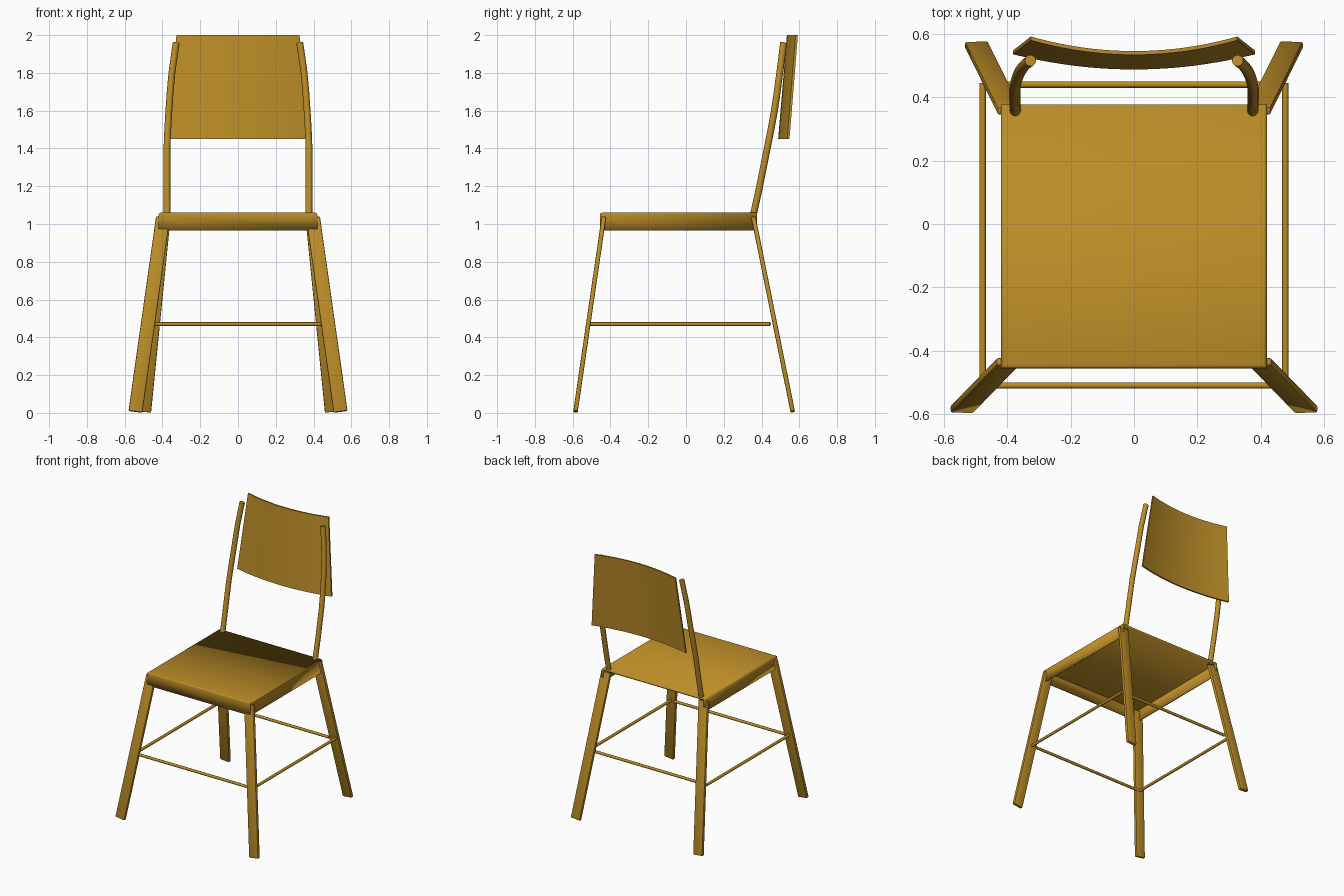
import bpy, bmesh
from mathutils import Vector, Matrix

if "Cube" in bpy.data.objects:
    bpy.data.objects.remove(bpy.data.objects["Cube"])

wood = bpy.data.materials.new("golden brown")
wood.diffuse_color = (0.50, 0.265, 0.02, 1)
wood.use_nodes = True
wood.node_tree.nodes["Principled BSDF"].inputs["Base Color"].default_value = wood.diffuse_color


def make(name, bm, smooth=True):
    bmesh.ops.recalc_face_normals(bm, faces=bm.faces)
    me = bpy.data.meshes.new(name)
    bm.to_mesh(me)
    bm.free()
    me.materials.append(wood)
    ob = bpy.data.objects.new(name, me)
    bpy.context.collection.objects.link(ob)
    if smooth:
        bpy.ops.object.select_all(action='DESELECT')
        ob.select_set(True)
        bpy.context.view_layer.objects.active = ob
        bpy.ops.object.shade_smooth_by_angle(angle=0.7)
    return ob


def leg(name, bottom, top, width, thick):
    """Flat bar between two points, wide along x, with softened edges."""
    a, b = Vector(bottom), Vector(top)
    z = (b - a).normalized()
    x = (Vector((1, 0, 0)) - z * z.x).normalized()
    y = z.cross(x)
    rot = Matrix((x, y, z)).transposed().to_4x4()
    bm = bmesh.new()
    bmesh.ops.create_cube(bm, size=1)
    bmesh.ops.scale(bm, vec=(width, thick, (b - a).length), verts=bm.verts)
    bmesh.ops.bevel(bm, geom=bm.edges[:], offset=0.006, segments=2, profile=0.5, affect='EDGES')
    bmesh.ops.transform(bm, matrix=Matrix.Translation((a + b) / 2) @ rot, verts=bm.verts)
    make(name, bm)


def tube(name, pts, radius, sides=12):
    """Round rod swept along points."""
    pts = [Vector(p) for p in pts]
    bm = bmesh.new()
    rings = []
    for i, p in enumerate(pts):
        d = (pts[min(i + 1, len(pts) - 1)] - pts[max(i - 1, 0)]).normalized()
        ref = Vector((0, 1, 0)) if abs(d.y) < 0.8 else Vector((0, 0, 1))
        u = d.cross(ref).normalized()
        v = d.cross(u)
        rings.append([bm.verts.new(p + Matrix.Rotation(6.283185 * k / sides, 3, d) @ u * radius)
                      for k in range(sides)])
    for r, q in zip(rings, rings[1:]):
        for k in range(sides):
            n = (k + 1) % sides
            bm.faces.new((r[k], r[n], q[n], q[k]))
    bm.faces.new(rings[0])
    bm.faces.new(rings[-1])
    make(name, bm)


# Seat: sheet with front and side aprons, open at the back and below
bm = bmesh.new()
bmesh.ops.create_cube(bm, size=1)
bmesh.ops.scale(bm, vec=(0.84, 0.833, 0.095), verts=bm.verts)
bmesh.ops.translate(bm, vec=(0, -0.0395, 1.0125), verts=bm.verts)
bmesh.ops.delete(bm, geom=[f for f in bm.faces if f.normal.z < -0.5 or f.normal.y > 0.5],
                 context='FACES')
edges = [e for e in bm.edges if len(e.link_faces) == 2 and all(v.co.z > 1.04 for v in e.verts)]
bmesh.ops.bevel(bm, geom=edges, offset=0.012, segments=3, profile=0.5, affect='EDGES')
seat = make("seat", bm)
mod = seat.modifiers.new("thickness", 'SOLIDIFY')
mod.thickness = 0.014
mod.offset = -1

# Legs, side rails and back posts, left and right
post_path = [(.375, .355, 1.04), (.376, .39, 1.2), (.376, .43, 1.4), (.372, .45, 1.5),
             (.366, .468, 1.6), (.359, .483, 1.7), (.350, .496, 1.8), (.339, .507, 1.88),
             (.327, .516, 1.96)]
for s, side in ((-1, "left"), (1, "right")):
    leg("front_leg_" + side, (s * .543, -.585, .006), (s * .397, -.435, 1.035), .074, .024)
    leg("back_leg_" + side, (s * .497, .565, .006), (s * .394, .357, 1.035), .074, .024)
    tube("side_rail_" + side, [(s * .478, -.51, .47), (s * .478, .445, .47)], .01)
    tube("back_post_" + side, [(s * x, y, z) for x, y, z in post_path], .018)

# Front and back rails
tube("front_rail", [(-.45, -.51, .47), (.45, -.51, .47)], .01)
tube("back_rail", [(-.43, .44, .47), (.43, .44, .47)], .01)

# Backrest: curved, tilted panel narrowing towards the top
bm = bmesh.new()
n = 20
rows = []
for z, half, y0, sag in ((1.45, .382, .488, .048), (2.0, .326, .534, .046)):
    for dy in (0, .012):
        rows.append([bm.verts.new((half * t, y0 + dy + sag * t * t, z))
                     for t in (2 * i / n - 1 for i in range(n + 1))])
f0, b0, f1, b1 = rows
for p, q in ((f0, f1), (f1, b1), (b1, b0), (b0, f0)):
    for i in range(n):
        bm.faces.new((p[i], p[i + 1], q[i + 1], q[i]))
for i in (0, n):
    bm.faces.new((f0[i], f1[i], b1[i], b0[i]))
make("backrest", bm)
